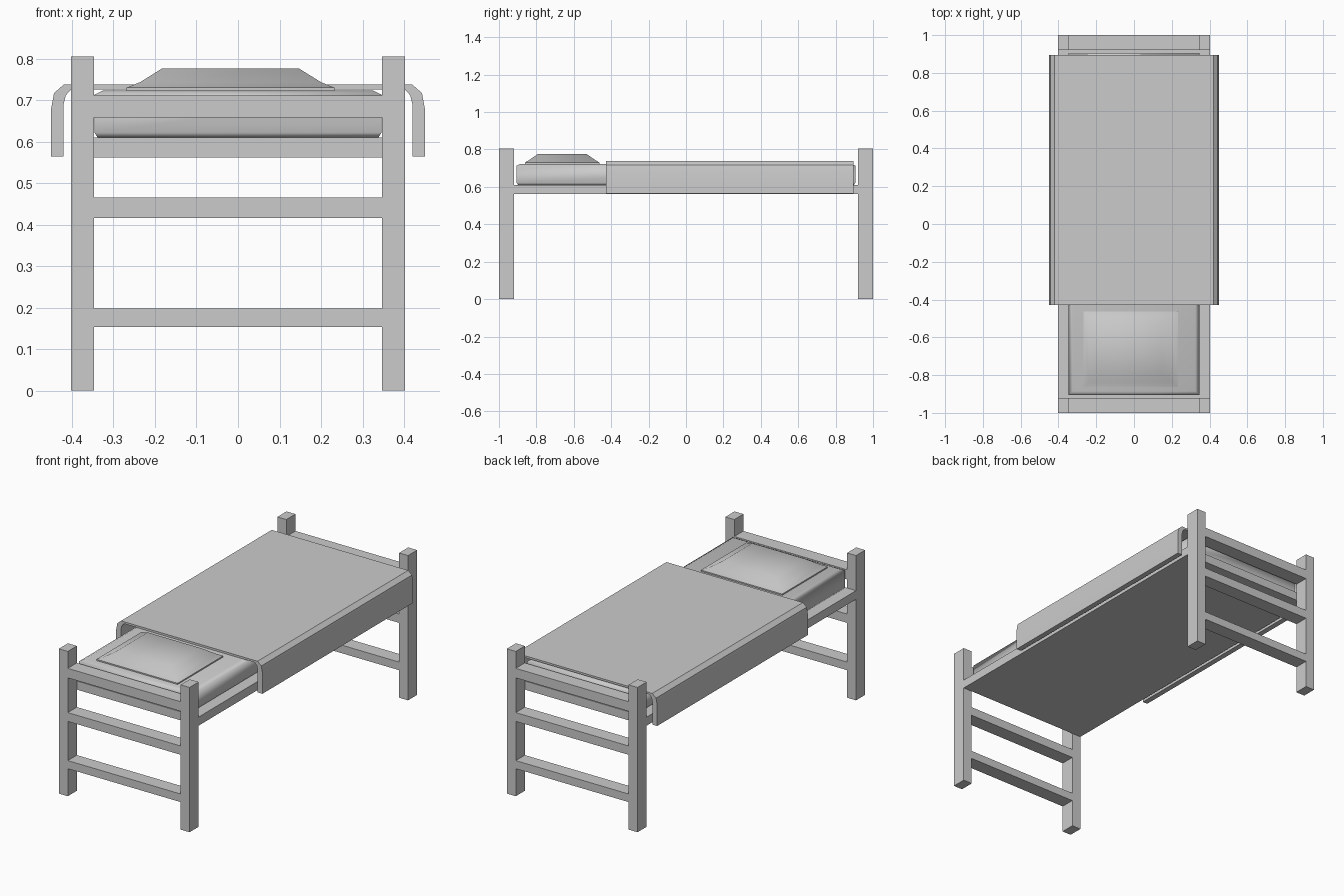
import bpy, bmesh

if "Cube" in bpy.data.objects:
    bpy.data.objects.remove(bpy.data.objects["Cube"])


def make_object(name, bm, smooth=None):
    bmesh.ops.recalc_face_normals(bm, faces=bm.faces)
    me = bpy.data.meshes.new(name)
    bm.to_mesh(me)
    bm.free()
    ob = bpy.data.objects.new(name, me)
    bpy.context.collection.objects.link(ob)
    if smooth is not None:
        bpy.ops.object.select_all(action='DESELECT')
        ob.select_set(True)
        bpy.context.view_layer.objects.active = ob
        bpy.ops.object.shade_smooth_by_angle(angle=smooth)
    return ob


def loft(bm, rings):
    """Skin a list of equal-length point rings and cap both ends."""
    vs = [[bm.verts.new(p) for p in r] for r in rings]
    n = len(vs[0])
    for a, b in zip(vs, vs[1:]):
        for i in range(n):
            bm.faces.new((a[i], a[(i + 1) % n], b[(i + 1) % n], b[i]))
    bm.faces.new(vs[0])
    bm.faces.new(vs[-1])


def rect(cx, cy, hx, hy, z):
    return [(cx - hx, cy - hy, z), (cx + hx, cy - hy, z),
            (cx + hx, cy + hy, z), (cx - hx, cy + hy, z)]


def box(name, x0, x1, y0, y1, z0, z1):
    bm = bmesh.new()
    c = ((x0 + x1) / 2, (y0 + y1) / 2, (x1 - x0) / 2, (y1 - y0) / 2)
    loft(bm, [rect(*c, z0), rect(*c, z1)])
    return make_object(name, bm)


# Ladder-like end frames: two posts and three rails each
for end, y0, y1 in (("head", -1.0, -0.92), ("foot", 0.92, 1.0)):
    box(end + "_post_left", -0.402, -0.347, y0, y1, 0, 0.805)
    box(end + "_post_right", 0.347, 0.402, y0, y1, 0, 0.805)
    for part, z0, z1 in (("lower", 0.153, 0.198), ("middle", 0.416, 0.465),
                         ("top", 0.658, 0.711)):
        box(f"{end}_rail_{part}", -0.347, 0.347, y0, y1, z0, z1)

# Bed base
box("bed_base", -0.402, 0.402, -0.92, 0.92, 0.562, 0.61)

# Mattress with softened top edge
bm = bmesh.new()
loft(bm, [rect(0, 0, hx, hy, z) for hx, hy, z in (
    (0.338, 0.897, 0.61), (0.346, 0.905, 0.622), (0.346, 0.905, 0.713), (0.325, 0.885, 0.723))])
make_object("mattress", bm, 1.2)

# Pillow
bm = bmesh.new()
loft(bm, [rect(-0.018, -0.662, hx, hy, z) for hx, hy, z in (
    (0.25, 0.2, 0.721), (0.25, 0.2, 0.73),
    (0.218, 0.177, 0.743), (0.165, 0.13, 0.776))])
make_object("pillow", bm, 0.7)

# Blanket: draped profile swept along the bed
half = [(0.45, 0.564), (0.45, 0.68), (0.443, 0.717), (0.42, 0.737)]
inner = [(0.402, 0.726), (0.415, 0.711), (0.42, 0.69), (0.42, 0.564)]
profile = ([(-x, z) for x, z in half] + half[::-1]
           + inner[::-1] + [(-x, z) for x, z in inner])
bm = bmesh.new()
loft(bm, [[(x, y, z) for x, z in profile] for y in (-0.428, 0.896)])
make_object("blanket", bm, 0.5)
